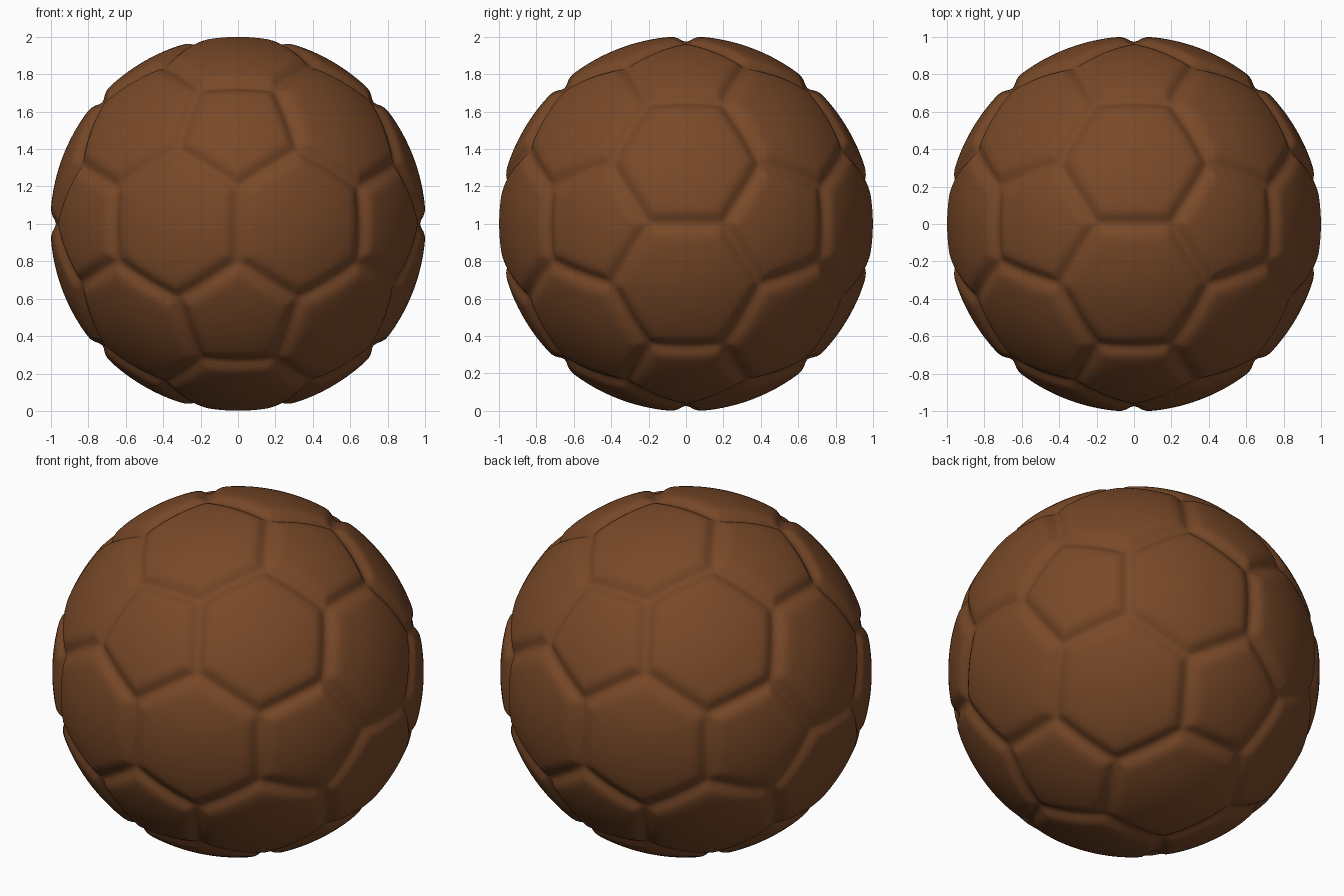
import bpy, bmesh, math
from mathutils import Vector

cube = bpy.data.objects.get("Cube")
if cube:
    bpy.data.objects.remove(cube, do_unlink=True)

RADIUS = 1.003
SEAM_DEPTH = 0.03
SEAM_WIDTH = 0.042
PHI = (1 + math.sqrt(5)) / 2

# Leather colour
leather = bpy.data.materials.new("brown_leather")
leather.use_nodes = True
colour = (0.19, 0.066, 0.021, 1)
leather.diffuse_color = colour
bsdf = leather.node_tree.nodes["Principled BSDF"]
bsdf.inputs["Base Color"].default_value = colour
bsdf.inputs["Roughness"].default_value = 0.7

# Panel layout: corners a third of the way along every icosahedron edge
tips = []
for a in (-1, 1):
    for b in (-PHI, PHI):
        tips += [Vector((a, 0, b)), Vector((0, b, a)), Vector((b, a, 0))]
bm = bmesh.new()
for p in tips:
    for q in tips:
        if p != q and (p - q).length < 2.1:
            bm.verts.new(p.lerp(q, 1 / 3))
bmesh.ops.convex_hull(bm, input=bm.verts[:])
bmesh.ops.dissolve_limit(bm, angle_limit=0.02, verts=bm.verts[:], edges=bm.edges[:])
bm.normal_update()

# Scaled panel normals: the largest dot product tells which panel a point is on
panels = []
for face in bm.faces:
    normal = face.normal.copy()
    panels.append(normal / normal.dot(face.verts[0].co))

# Fine mesh whose edges follow the seams
bmesh.ops.poke(bm, faces=bm.faces[:])
bmesh.ops.subdivide_edges(bm, edges=bm.edges[:], cuts=15, use_grid_fill=True)
bmesh.ops.triangulate(bm, faces=bm.faces[:])

# Round the panels out and press the stitched seams in
for v in bm.verts:
    d = v.co.normalized()
    near = sorted(panels, key=d.dot, reverse=True)[:2]
    gap = d.dot(near[0] - near[1]) / (near[0] - near[1]).length
    v.co = d * (RADIUS - SEAM_DEPTH * math.exp(-(gap / SEAM_WIDTH) ** 2))
    v.co.z += 1
bmesh.ops.recalc_face_normals(bm, faces=bm.faces[:])

mesh = bpy.data.meshes.new("ball")
bm.to_mesh(mesh)
bm.free()
mesh.materials.append(leather)
mesh.shade_smooth()
ball = bpy.data.objects.new("ball", mesh)
bpy.context.collection.objects.link(ball)
